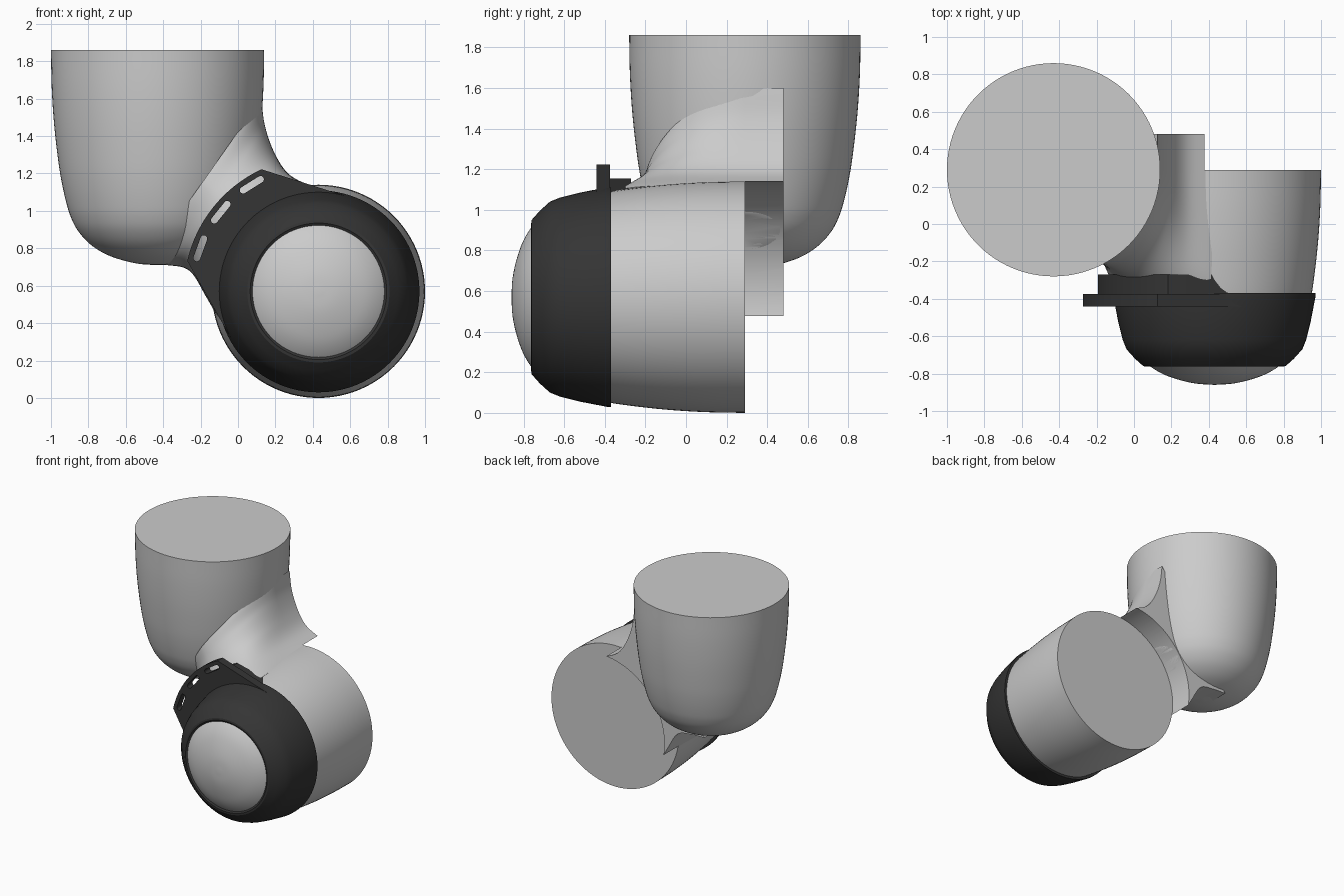
import bpy, bmesh
from math import cos, sin, pi, radians
from mathutils import Vector

if "Cube" in bpy.data.objects:
    bpy.data.objects.remove(bpy.data.objects["Cube"])

dark = bpy.data.materials.new("dark_plastic")
dark.diffuse_color = (0.035, 0.035, 0.035, 1)
dark.use_nodes = True
dark.node_tree.nodes["Principled BSDF"].inputs["Base Color"].default_value = dark.diffuse_color
AX, AZ, OPEN = 0.43, 0.57, 0.29        # axis of the lower cup and its open end


def make(name, bm, mat=None):
    bmesh.ops.remove_doubles(bm, verts=bm.verts, dist=1e-5)
    bmesh.ops.recalc_face_normals(bm, faces=bm.faces)
    me = bpy.data.meshes.new(name)
    bm.to_mesh(me)
    bm.free()
    ob = bpy.data.objects.new(name, me)
    bpy.context.collection.objects.link(ob)
    if mat:
        me.materials.append(mat)
    return ob


def skin(name, rings, mat=None, caps=False):
    bm = bmesh.new()
    rows = [[bm.verts.new(p) for p in ring] for ring in rings]
    n = len(rows[0])
    for a, b in zip(rows, rows[1:]):
        for i in range(n):
            j = (i + 1) % n
            bm.faces.new((a[i], a[j], b[j], b[i]))
    if caps:
        bm.faces.new(rows[0])
        bm.faces.new(rows[-1])
    return make(name, bm, mat)


def lathe(name, profile, vertical=False, mat=None, n=96):
    # profile holds (radius, depth from the open end)
    rings = []
    for r, d in profile:
        ang = [2 * pi * i / n for i in range(n)]
        if vertical:
            rings.append([(-AX + r * cos(a), OPEN + r * sin(a), 1.86 - d) for a in ang])
        else:
            rings.append([(AX + r * cos(a), OPEN - d, AZ + r * sin(a)) for a in ang])
    return skin(name, rings, mat)


def spline(pts, steps):
    # Catmull-Rom through tuples of any length
    P = [Vector(p) for p in pts]
    P = [2 * P[0] - P[1]] + P + [2 * P[-1] - P[-2]]
    out = []
    for k in range(1, len(P) - 2):
        a, b, c, d = P[k - 1:k + 3]
        for s in range(steps):
            t = s / steps
            out.append(0.5 * (2 * b + (c - a) * t + (2 * a - 5 * b + 4 * c - d) * t * t
                              + (3 * b - a - 3 * c + d) * t ** 3))
    return out + [P[-2]]


def plate(name, outline, y0, y1, mat=None):
    return skin(name, [[(x, y, z) for x, z in outline] for y in (y0, y1)], mat, True)


def cut(ob, cutter):
    m = ob.modifiers.new("cut", 'BOOLEAN')
    m.operation, m.solver, m.object = 'DIFFERENCE', 'EXACT', cutter
    bpy.context.view_layer.objects.active = ob
    bpy.ops.object.modifier_apply(modifier=m.name)
    cutter.hide_render = True


def smooth(ob, deg=35):
    bpy.ops.object.select_all(action='DESELECT')
    ob.select_set(True)
    bpy.context.view_layer.objects.active = ob
    bpy.ops.object.shade_smooth_by_angle(angle=radians(deg))


# two identical rounded cups
cup = [(.57, 0), (.566, .2), (.553, .4), (.53, .6), (.51, .72), (.487, .82), (.465, .89),
       (.43, .96), (.37, 1.03), (.29, 1.085), (.2, 1.12), (.1, 1.143), (0, 1.15)]
body = [(0, 0)] + [tuple(p) for p in spline(cup, 4)]
upper_cup = lathe("upper_cup", body, vertical=True)
lower_cup = lathe("lower_cup", body)

# neck blending the cups: upper x,z / lower x,z / front depth, curve power
stations = [(.125, 1.6, -.5, .715, .49, 1.6), (.145, 1.45, -.38, .71, .52, 1.8),
            (.2, 1.3, -.26, .68, .58, 2.3), (.28, 1.19, -.17, .54, .69, 3.5),
            (.42, 1.12, -.07, .36, .76, 6)]
rings = []
for ux, uz, lx, lz, depth, p in spline(stations, 8):
    ring = []
    for i in range(49):
        a = pi * i / 48
        c = cos(a)
        v = abs(c) ** (2 / p) * (1 if c > 0 else -1)
        y = OPEN - depth * max(sin(a), 0) ** (2 / p)
        ring.append(((ux + lx) / 2 + v * (ux - lx) / 2, y, (uz + lz) / 2 + v * (uz - lz) / 2))
    ring += [(lx, .48, lz), (ux, .48, uz)]
    rings.append(ring)
neck = skin("neck", rings, caps=True)

# clearance behind the lower cup
circle = [(AX + .572 * cos(2 * pi * i / 96), AZ + .572 * sin(2 * pi * i / 96)) for i in range(96)]
clearance = plate("clearance_cutter", circle, OPEN - .003, .9)
cut(neck, clearance)
cut(upper_cup, clearance)

# dark cap ring around the lower dome
cap = lathe("cap_ring", [(.50, .66), (.54, .66), (.54, .68), (.515, .81), (.49, .91), (.47, .96),
                         (.425, 1.01), (.38, 1.05), (.365, 1.052), (.345, 1.04)], mat=dark)


# dark tab and skirt on the neck side
def tab_outline(r_out, r_in, a0, a1, spread):
    pts = []
    for r, s, e in ((r_out, a0, a1), (r_in, a1 + spread, a0 - spread + 360)):
        for i in range(41):
            a = radians(s + (e - s) * i / 40)
            pts.append((AX + r * cos(a), AZ + r * sin(a)))
    return pts


tab = plate("cap_tab", tab_outline(.72, .53, 115, 167, 42), -.44, -.375, dark)
skirt = plate("cap_skirt", tab_outline(.635, .52, 113, 169, 34), -.38, -.27, dark)

# three slots through the tab
for k, ang in enumerate((122, 141, 160)):
    a = radians(ang)
    c = Vector((AX + .672 * cos(a), AZ + .672 * sin(a)))
    rad, tan = Vector((cos(a), sin(a))), Vector((-sin(a), cos(a)))
    slot = []
    for side in (1, -1):
        for i in range(9):
            b = -pi / 2 + pi * i / 8
            slot.append(c + side * (tan * (.055 + .018 * cos(b)) + rad * .018 * sin(b)))
    cut(tab, plate("slot_cutter_%d" % k, slot, -.6, -.2))

for ob in (upper_cup, lower_cup, neck, cap, tab, skirt):
    smooth(ob, 30)
for ob in bpy.data.objects:
    if "cutter" in ob.name:
        ob.hide_set(True)
